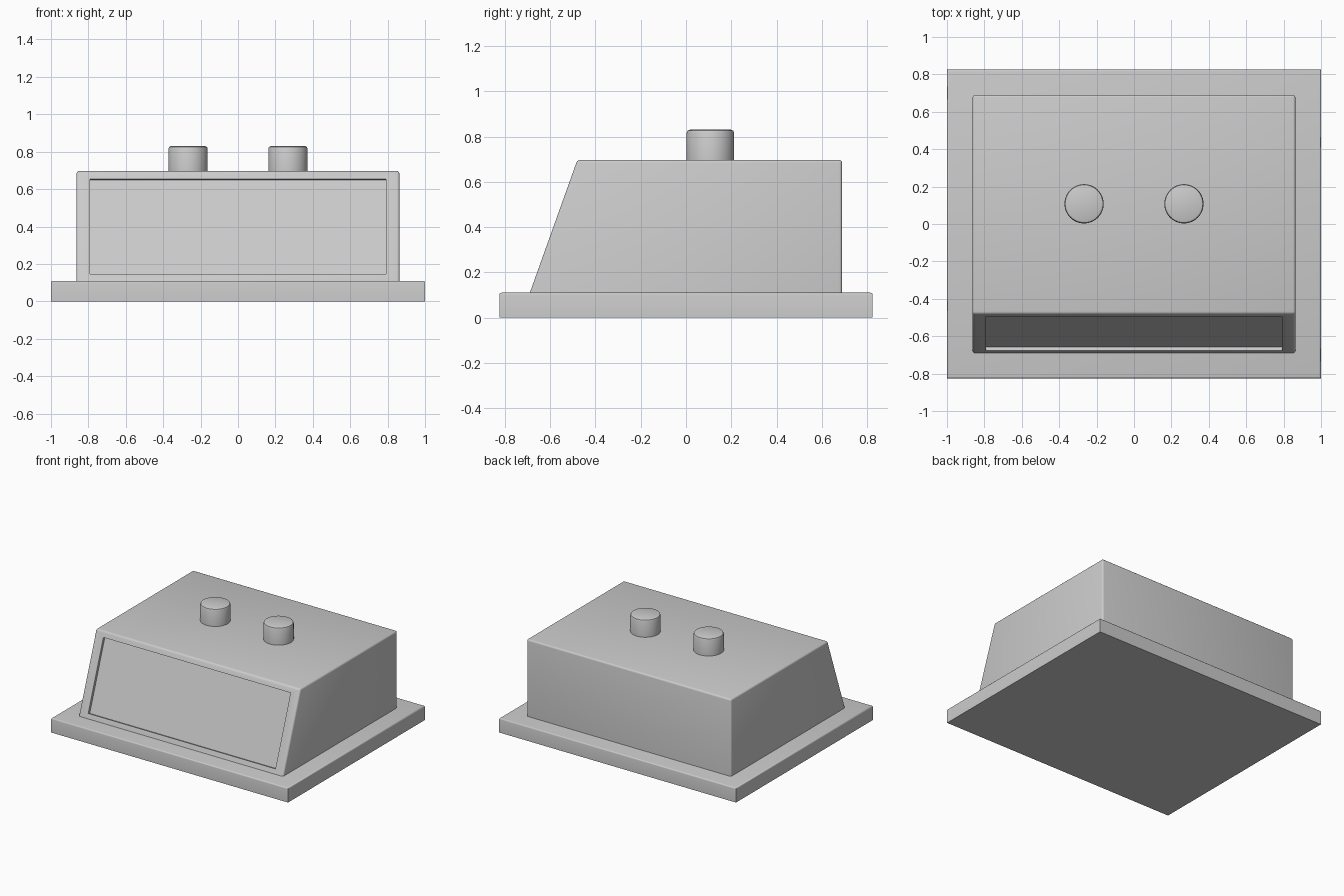
import bpy, bmesh, math
from mathutils import Vector

if "Cube" in bpy.data.objects:
    bpy.data.objects.remove(bpy.data.objects["Cube"])

grey = bpy.data.materials.new("plain_grey")
grey.diffuse_color = (0.6, 0.6, 0.6, 1)
grey.use_nodes = True
grey.node_tree.nodes["Principled BSDF"].inputs["Base Color"].default_value = grey.diffuse_color


def finish(bm, name):
    """Turn a bmesh into a shaded, coloured object."""
    bmesh.ops.recalc_face_normals(bm, faces=bm.faces)
    mesh = bpy.data.meshes.new(name)
    bm.to_mesh(mesh)
    bm.free()
    mesh.materials.append(grey)
    obj = bpy.data.objects.new(name, mesh)
    bpy.context.collection.objects.link(obj)
    bpy.ops.object.select_all(action='DESELECT')
    obj.select_set(True)
    bpy.context.view_layer.objects.active = obj
    bpy.ops.object.shade_smooth_by_angle(angle=math.radians(35))
    return obj


def prism(profile, half_width):
    """Extrude a closed (y, z) profile symmetrically along x."""
    bm = bmesh.new()
    left = [bm.verts.new((-half_width, y, z)) for y, z in profile]
    face = bm.faces.new(left)
    ext = bmesh.ops.extrude_face_region(bm, geom=[face])
    moved = [g for g in ext["geom"] if isinstance(g, bmesh.types.BMVert)]
    bmesh.ops.translate(bm, verts=moved, vec=(2 * half_width, 0, 0))
    bmesh.ops.recalc_face_normals(bm, faces=bm.faces)
    return bm


def round_edges(bm, rule, size, segments=3):
    edges = [e for e in bm.edges if rule(e)]
    bmesh.ops.bevel(bm, geom=edges, offset=size, segments=segments,
                    profile=0.5, affect='EDGES', clamp_overlap=True)


# Base plate with softened upper rim
base_top = 0.11
bm = prism([(-0.825, 0), (0.825, 0), (0.825, base_top), (-0.825, base_top)], 1.0)
round_edges(bm, lambda e: all(v.co.z > 0.1 for v in e.verts), 0.01)
finish(bm, "base_plate")

# Housing with sloped front
y_low, y_high, top = -0.69, -0.48, 0.697
bm = prism([(y_low, base_top), (0.69, base_top), (0.69, top), (y_high, top)], 0.863)
round_edges(bm, lambda e: any(v.co.z > 0.2 for v in e.verts), 0.013)

# Recessed panel in the sloped front
bm.faces.ensure_lookup_table()
front_normal = Vector((0, base_top - top, y_high - y_low)).normalized()
front_normal.z = abs(front_normal.z)
front = max((f for f in bm.faces if f.normal.dot(front_normal) > 0.99),
            key=lambda f: f.calc_area())
bmesh.ops.inset_individual(bm, faces=[front], thickness=0.03)
mid = front.calc_center_median()
for v in front.verts:
    z = 0.655 if v.co.z > mid.z else 0.145
    y = y_low + (z - base_top) * (y_high - y_low) / (top - base_top)
    v.co = (math.copysign(0.79, v.co.x), y, z)
bmesh.ops.inset_individual(bm, faces=[front], thickness=0.0)
for v in front.verts:
    v.co -= front_normal * 0.02
finish(bm, "housing")

# Two push buttons on the top
for side, x in (("left", -0.267), ("right", 0.267)):
    bm = bmesh.new()
    bmesh.ops.create_cone(bm, cap_ends=True, segments=48, radius1=0.105,
                          radius2=0.105, depth=0.14)
    bmesh.ops.translate(bm, verts=bm.verts, vec=(x, 0.108, 0.76))
    round_edges(bm, lambda e: all(v.co.z > 0.8 for v in e.verts), 0.014, 2)
    finish(bm, side + "_button")
